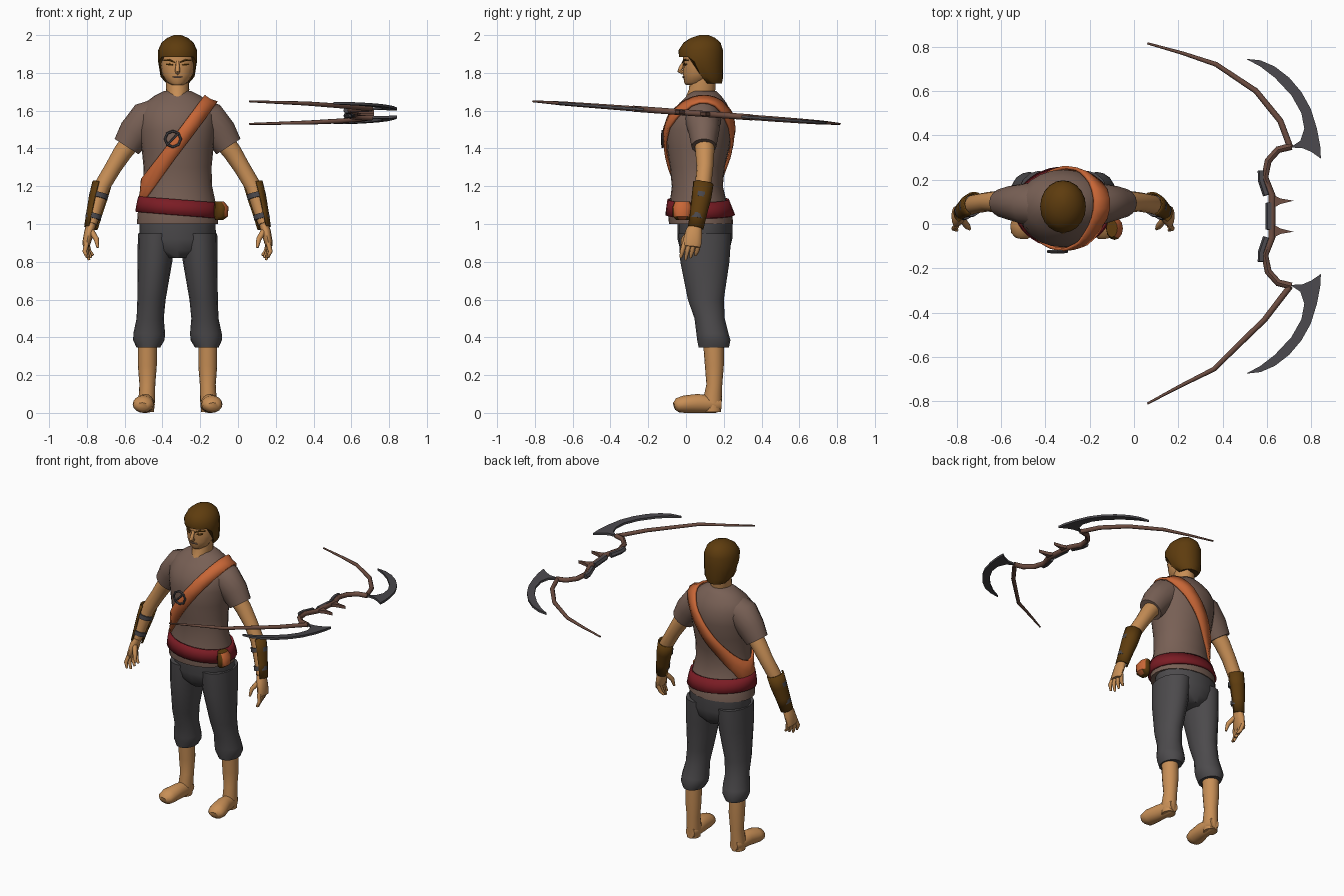
import bpy, bmesh, math
from mathutils import Vector
from mathutils.bvhtree import BVHTree

cube = bpy.data.objects.get("Cube")
if cube:
    bpy.data.objects.remove(cube)

CX = -0.32  # centre line of the figure


def material(name, rgb):
    lin = [(c / 255 / 12.92) if c < 11 else ((c / 255 + 0.055) / 1.055) ** 2.4 for c in rgb]
    m = bpy.data.materials.new(name)
    m.use_nodes = True
    m.diffuse_color = (*lin, 1)
    bsdf = m.node_tree.nodes["Principled BSDF"]
    bsdf.inputs["Base Color"].default_value = (*lin, 1)
    bsdf.inputs["Roughness"].default_value = 0.9
    return m


skin = material("skin", (200, 143, 86))
brown = material("dark_brown", (94, 60, 14))
cloth = material("shirt_cloth", (120, 96, 85))
leather = material("orange_leather", (200, 102, 54))
red = material("sash_red", (122, 28, 36))
charcoal = material("trouser_charcoal", (76, 74, 76))
wood = material("bow_wood", (108, 76, 64))
steel = material("blade_steel", (74, 72, 76))


def finish(name, bm, *mats):
    """Turn a bmesh into a smooth object with sharp creases."""
    bmesh.ops.recalc_face_normals(bm, faces=bm.faces)
    for f in bm.faces:
        f.smooth = True
    for e in bm.edges:
        e.smooth = e.calc_face_angle(0) < 0.8
    mesh = bpy.data.meshes.new(name)
    bm.to_mesh(mesh)
    bm.free()
    ob = bpy.data.objects.new(name, mesh)
    for m in mats:
        mesh.materials.append(m)
    bpy.context.scene.collection.objects.link(ob)
    return ob


def loft(name, rings, *mats, sides=16, flat=False, ref=(0, 1, 0), edit=None):
    """Skin elliptical rings (x, y, z, across radius, radius along ref)."""
    bm = bmesh.new()
    pts = [Vector(r[:3]) for r in rings]
    loops = []
    for i, r in enumerate(rings):
        t = Vector((0, 0, 1)) if flat else (pts[min(i + 1, len(pts) - 1)] - pts[max(i - 1, 0)]).normalized()
        a = Vector(ref)
        a = (a - t * a.dot(t)).normalized()
        b = t.cross(a)
        angles = [2 * math.pi * k / sides for k in range(sides)]
        loops.append([bm.verts.new(pts[i] + b * math.cos(q) * r[3] + a * math.sin(q) * r[-1]) for q in angles])
    for lo, hi in zip(loops, loops[1:]):
        for k in range(sides):
            n = (k + 1) % sides
            bm.faces.new((lo[k], lo[n], hi[n], hi[k]))
    bm.faces.new(loops[0])
    bm.faces.new(loops[-1])
    bmesh.ops.recalc_face_normals(bm, faces=bm.faces)
    if edit:
        bm.normal_update()
        edit(bm)
    return finish(name, bm, *mats)


def body(name, rings, *mats, **kw):
    """Loft of horizontal rings (y, z, rx, ry) on the centre line."""
    return loft(name, [(CX, y, z, rx, ry) for y, z, rx, ry in rings], *mats, flat=True, **kw)


def pair(name, rings, *mats, **kw):
    """The same loft on the left and right of the centre line."""
    return [loft(f"{side}_{name}", [(CX + s * r[0], *r[1:]) for r in rings], *mats, **kw)
            for side, s in (("left", 1), ("right", -1))]


# Shirt
torso = body("shirt", [
    (.08, 1.0, .215, .17), (.075, 1.05, .212, .17), (.065, 1.12, .2, .15), (.06, 1.2, .183, .135),
    (.06, 1.3, .18, .145), (.065, 1.4, .19, .165), (.07, 1.5, .205, .175), (.08, 1.58, .205, .165),
    (.09, 1.64, .175, .125), (.095, 1.68, .12, .09), (.095, 1.705, .07, .065)], cloth, sides=24)
sleeves = pair("sleeve", [(.09, .085, 1.58, .09, .1), (.165, .09, 1.55, .1, .095),
                          (.225, .095, 1.48, .09, .08), (.27, .095, 1.41, .075, .066)], cloth)

# Trousers and legs
body("trouser_seat", [(.1, .82, .07, .1), (.1, .86, .17, .13), (.1, .92, .204, .145), (.1, 1.03, .2, .145)], charcoal)
pair("trouser_leg", [
    (.11, .1, .95, .1, .14), (.12, .1, .8, .092, .13), (.138, .105, .6, .075, .095), (.145, .125, .5, .072, .08),
    (.15, .14, .42, .084, .085), (.152, .147, .385, .083, .088), (.155, .147, .345, .062, .08)], charcoal, flat=True)
pair("shin", [(.16, .145, .38, .05, .055), (.16, .15, .25, .05, .05), (.16, .15, .15, .042, .042),
              (.163, .14, .07, .044, .05), (.165, .14, .005, .04, .045)], skin, flat=True)
pair("foot", [(.16, .185, .045, .03, .035), (.162, .16, .045, .042, .045), (.17, .06, .05, .046, .05),
              (.182, -.01, .046, .056, .046), (.185, -.045, .04, .05, .038), (.187, -.062, .035, .03, .02)],
     skin, ref=(0, 0, 1))

# Arms and hands
pair("arm", [(.22, .095, 1.47, .055), (.29, .1, 1.38, .05), (.34, .1, 1.3, .044), (.4, .09, 1.2, .043),
             (.44, .065, 1.06, .035), (.455, .05, 1.0, .027, .032)], skin, sides=12)
pair("palm", [(.455, .05, 1.0, .024, .032), (.468, .042, .96, .026, .044), (.482, .032, .9, .022, .05),
              (.487, .03, .88, .015, .045)], skin, sides=12)
for i, name in enumerate(("index", "middle", "ring", "little")):
    y = -.008 + .026 * i
    tip = .81 + .012 * abs(i - 1)
    pair(f"{name}_finger", [(.48, y, .9, .013), (.492 - .008 * i, y - .012, .855, .012), (.478 - .01 * i, y - .02, tip, .007)],
         skin, sides=8)
pair("thumb", [(.455, .02, .96, .016), (.43, -.012, .92, .014), (.422, -.022, .875, .007)], skin, sides=8)


# Bracers, open on the inner front side
def open_front(bm):
    c = sum((v.co for v in bm.verts), Vector()) / len(bm.verts)
    inward = Vector((math.copysign(.6, CX - c.x), -.8, 0))
    gone = [f for f in bm.faces if f.normal.dot(inward) > .6 or len(f.verts) > 4]
    bmesh.ops.delete(bm, geom=gone, context="FACES")


for ob in pair("bracer", [(.4, .09, 1.215, .052, .056), (.42, .08, 1.14, .05, .054), (.44, .065, 1.06, .043, .047),
                          (.458, .05, .98, .037, .043)], brown, edit=open_front):
    ob.modifiers.new("thickness", "SOLIDIFY").thickness = 0.008
for name, x, y, z, r in (("upper", .418, .081, 1.15, .05), ("lower", .445, .061, 1.04, .042)):
    pair(f"{name}_bracer_strap", [(x - .003, y + .002, z + .013, r), (x + .003, y - .002, z - .013, r)], steel)


# Neck, head and hair
body("neck", [(.07, 1.665, .05, .075), (.085, 1.71, .062, .07), (.095, 1.82, .06, .068)], skin)
body("head", [(.035, 1.735, .03, .035), (.05, 1.75, .055, .06), (.065, 1.79, .08, .08), (.072, 1.83, .09, .088),
              (.075, 1.88, .094, .092), (.08, 1.93, .09, .095)], skin)


def trim_fringe(bm):
    for v in bm.verts:
        back = min(max((v.co.y - .03) / .07, 0), 1)
        v.co.z = max(v.co.z, 1.885 - .145 * back)


body("hair", [(.13, 1.745, .06, .06), (.105, 1.78, .09, .092), (.08, 1.86, .103, .117), (.078, 1.92, .103, .118),
              (.085, 1.96, .085, .098), (.09, 1.985, .055, .065), (.095, 2.0, .02, .025)], brown, sides=20, edit=trim_fringe)
loft("nose", [(CX, -.01, 1.86, .008), (CX, -.027, 1.825, .012), (CX, -.034, 1.812, .013), (CX, -.015, 1.802, .012)],
     skin, sides=8)
pair("eyebrow", [(.015, -.018, 1.856, .004), (.045, -.009, 1.868, .006), (.072, .012, 1.867, .004)],
     brown, sides=6, ref=(0, 0, 1))
pair("eye", [(.025, -.012, 1.842, .004), (.042, -.007, 1.845, .007), (.06, .004, 1.846, .004)],
     brown, sides=6, ref=(0, 0, 1))
loft("mouth", [(CX - .025, -.007, 1.778, .004), (CX, -.015, 1.778, .005), (CX + .025, -.007, 1.778, .004)],
     cloth, sides=6, ref=(0, 0, 1))


# Bands wrapped round the shirt
shell = bmesh.new()
for ob in (torso, *sleeves):
    shell.from_mesh(ob.data)
tree = BVHTree.FromBMesh(shell)
shell.free()


def band(name, centre, axis, half, gap, mat, steps=40):
    c, u, v = Vector(centre), Vector(axis).normalized(), Vector((0, 1, 0))
    n = u.cross(v)
    bm = bmesh.new()
    rows = []
    for k in range(steps):
        q = 2 * math.pi * k / steps
        d = u * math.cos(q) + v * math.sin(q)
        row = []
        for w in (-half, 0, half):
            hit = tree.ray_cast(c + n * w + d, -d)[0]
            row.append(bm.verts.new(hit + d * gap))
        rows.append(row)
    for k in range(steps):
        a, b = rows[k], rows[(k + 1) % steps]
        for j in (0, 1):
            bm.faces.new((a[j], a[j + 1], b[j + 1], b[j]))
    ob = finish(name, bm, mat)
    mod = ob.modifiers.new("thickness", "SOLIDIFY")
    mod.thickness, mod.offset = 0.014, 0


band("waist_sash", (CX, .07, 1.088), (1, 0, -.08), .041, .008, red)
band("shoulder_strap", (-.31, .07, 1.44), (.35, 0, .47), .038, .012, leather)

# Strap buckle
bpy.ops.mesh.primitive_torus_add(major_segments=8, minor_segments=6, major_radius=.042, minor_radius=.007,
                                 location=(-.345, -.124, 1.45), rotation=(math.pi / 2, 0, 0))
buckle = bpy.context.object
buckle.name = "strap_buckle"
buckle.data.materials.append(steel)
loft("buckle_pin", [(-.375, -.128, 1.42, .006), (-.315, -.128, 1.48, .006)], steel, sides=6)


# Belt pouch with a leather outer side
def leather_side(bm):
    for f in bm.faces:
        f.material_index = int(f.normal.x > .6)


loft("belt_pouch", [(-.1, -.02, 1.02, .02, .03), (-.09, -.02, 1.04, .036, .05), (-.088, -.02, 1.09, .038, .052),
                    (-.1, -.02, 1.12, .025, .04)], brown, leather, sides=12, flat=True, edit=leather_side)

# Bow, lying in a slightly tilted plane
MID = 0.035


def tilt(y):
    return 1.59 - .0735 * y


def rod(name, path, mat, sides=8):
    loft(name, [(x, y, tilt(y), r) for x, y, r in path], mat, sides=sides, ref=(0, 0, 1))


def plate(name, outline, thick, mat, flip):
    bm = bmesh.new()
    pts = [(x, MID + flip * (y - MID)) for x, y in outline]
    face = bm.faces.new([bm.verts.new((x, y, tilt(y) - thick / 2)) for x, y in pts])
    new = bmesh.ops.extrude_face_region(bm, geom=[face])["geom"]
    bmesh.ops.translate(bm, vec=(0, 0, thick), verts=[g for g in new if isinstance(g, bmesh.types.BMVert)])
    finish(name, bm, mat)


rod("far_bow_limb", [(.06, .815, .005), (.22, .77, .008), (.37, .72, .011), (.55, .6, .013), (.66, .465, .014),
                     (.705, .345, .014)], wood)
rod("near_bow_limb", [(.06, -.81, .005), (.21, -.73, .008), (.36, -.655, .011), (.59, -.43, .013), (.705, -.28, .014)], wood)
half = [(.71, .35), (.65, .335), (.605, .285), (.59, .21), (.622, .13)]
rod("bow_grip", [(x, y, .016) for x, y in half] + [(x, 2 * MID - y, .016) for x, y in half[::-1]], wood)
rod("grip_wrap", [(.61, MID - .06, .018), (.61, MID + .06, .018)], steel, 6)
for side, s in (("far", 1), ("near", -1)):
    plate(f"{side}_bow_blade", [
        (.505, .745), (.57, .738), (.635, .71), (.7, .66), (.755, .595), (.797, .52), (.825, .43), (.84, .35),
        (.843, .295), (.8, .325), (.76, .342), (.705, .345), (.75, .375), (.768, .43), (.755, .5), (.71, .58),
        (.635, .66), (.57, .71)], .014, steel, s)
    plate(f"{side}_grip_spike", [(.62, .135), (.66, .115), (.72, .105), (.66, .09), (.625, .07)], .02, wood, s)
    rod(f"{side}_limb_wrap", [(x, MID + s * (y - MID), .017) for x, y in ((.575, .24), (.575, .2), (.598, .13))], steel, 6)
